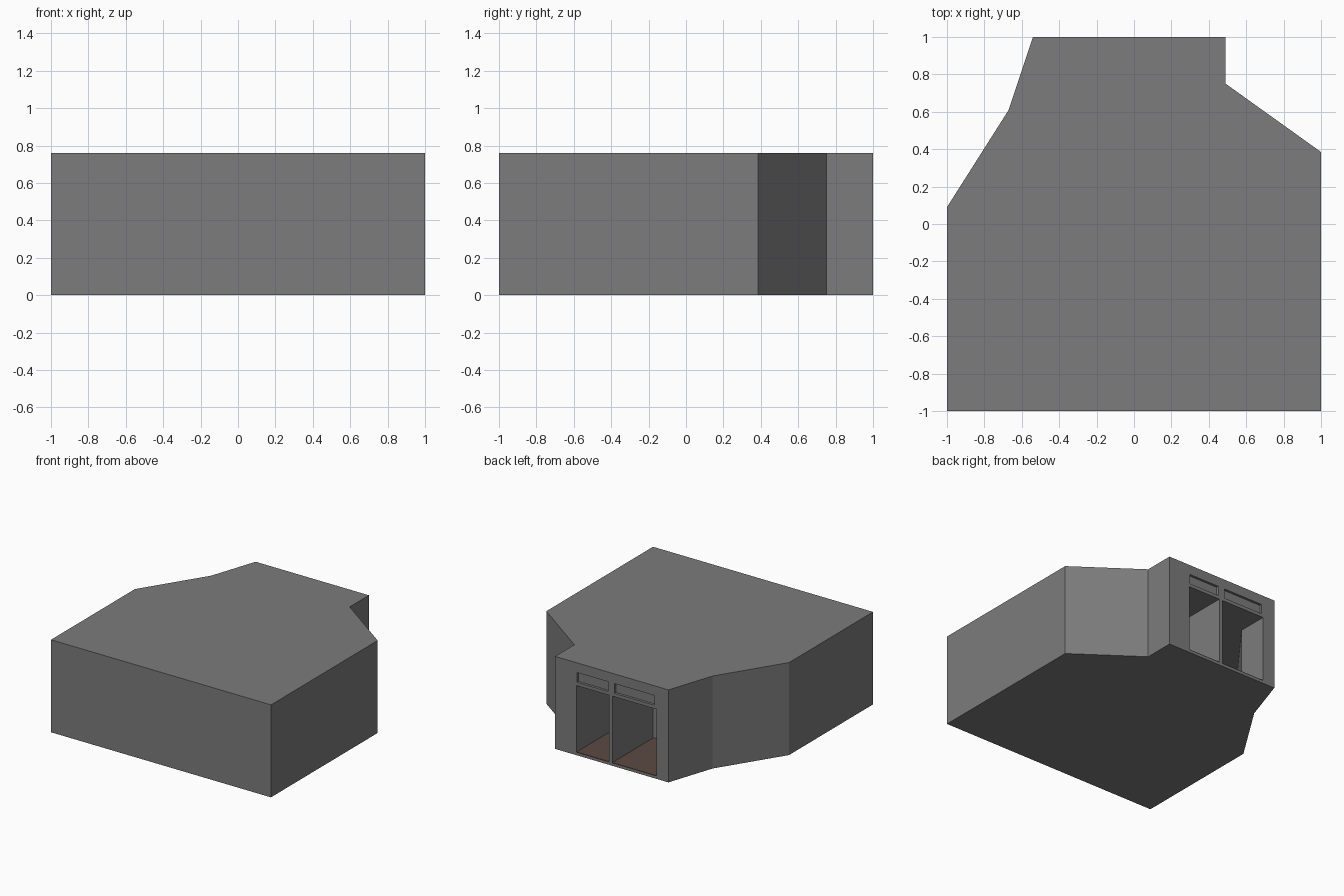
import bpy, bmesh

if "Cube" in bpy.data.objects:
    bpy.data.objects.remove(bpy.data.objects["Cube"])


def material(name, rgb):
    m = bpy.data.materials.new(name)
    m.diffuse_color = (*rgb, 1)
    m.use_nodes = True
    m.node_tree.nodes["Principled BSDF"].inputs["Base Color"].default_value = m.diffuse_color
    return m


grey = material("wall_grey", (0.2, 0.2, 0.2))
brown = material("floor_brown", (0.105, 0.07, 0.056))


def prism(name, outline, z0, z1, mat):
    """Extrude a plan outline from z0 up to z1."""
    bm = bmesh.new()
    face = bm.faces.new([bm.verts.new((x, y, z0)) for x, y in outline])
    ext = bmesh.ops.extrude_face_region(bm, geom=[face])
    for v in ext["geom"]:
        if isinstance(v, bmesh.types.BMVert):
            v.co.z = z1
    bmesh.ops.recalc_face_normals(bm, faces=bm.faces)
    me = bpy.data.meshes.new(name)
    bm.to_mesh(me)
    bm.free()
    me.materials.append(mat)
    ob = bpy.data.objects.new(name, me)
    bpy.context.collection.objects.link(ob)
    return ob


def rect(x0, x1, y0, y1):
    return [(x0, y0), (x1, y0), (x1, y1), (x0, y1)]


def cut(body, cutter):
    """Subtract the cutter, then discard it."""
    mod = body.modifiers.new("cut", 'BOOLEAN')
    mod.operation = 'DIFFERENCE'
    mod.solver = 'EXACT'
    mod.object = cutter
    bpy.context.view_layer.objects.active = body
    bpy.ops.object.modifier_apply(modifier=mod.name)
    bpy.data.objects.remove(cutter)


# Building shell
shell = prism("building_shell",
              [(-1, -1), (1, -1), (1, 0.385), (0.49, 0.75), (0.49, 1),
               (-0.54, 1), (-0.67, 0.61), (-1, 0.09)], 0, 0.76, grey)

# Rooms behind the two tall openings
SILL, HEAD = 0.02, 0.572
small = [(0.0, 0.47), (0.295, 0.47)]
large = [(-0.43, 0.75), (-0.87, 0.17), (-0.75, 0.15), (-0.03, 0.47)]
for name, pts in (("small_room", small), ("large_room", large)):
    x0, x1 = pts[0][0], pts[-1][0]
    plan = lambda y: [(x0, y)] + pts + [(x1, y)]
    cut(shell, prism(name + "_cutter", plan(1.05), SILL, HEAD, grey))
    prism(name + "_floor", plan(1.0), SILL, SILL + 0.006, brown)

# Shallow recessed panels above the openings
for x0, x1 in ((0.01, 0.29), (-0.415, -0.05)):
    cut(shell, prism("panel_cutter", rect(x0, x1, 0.98, 1.05), 0.60, 0.68, grey))
